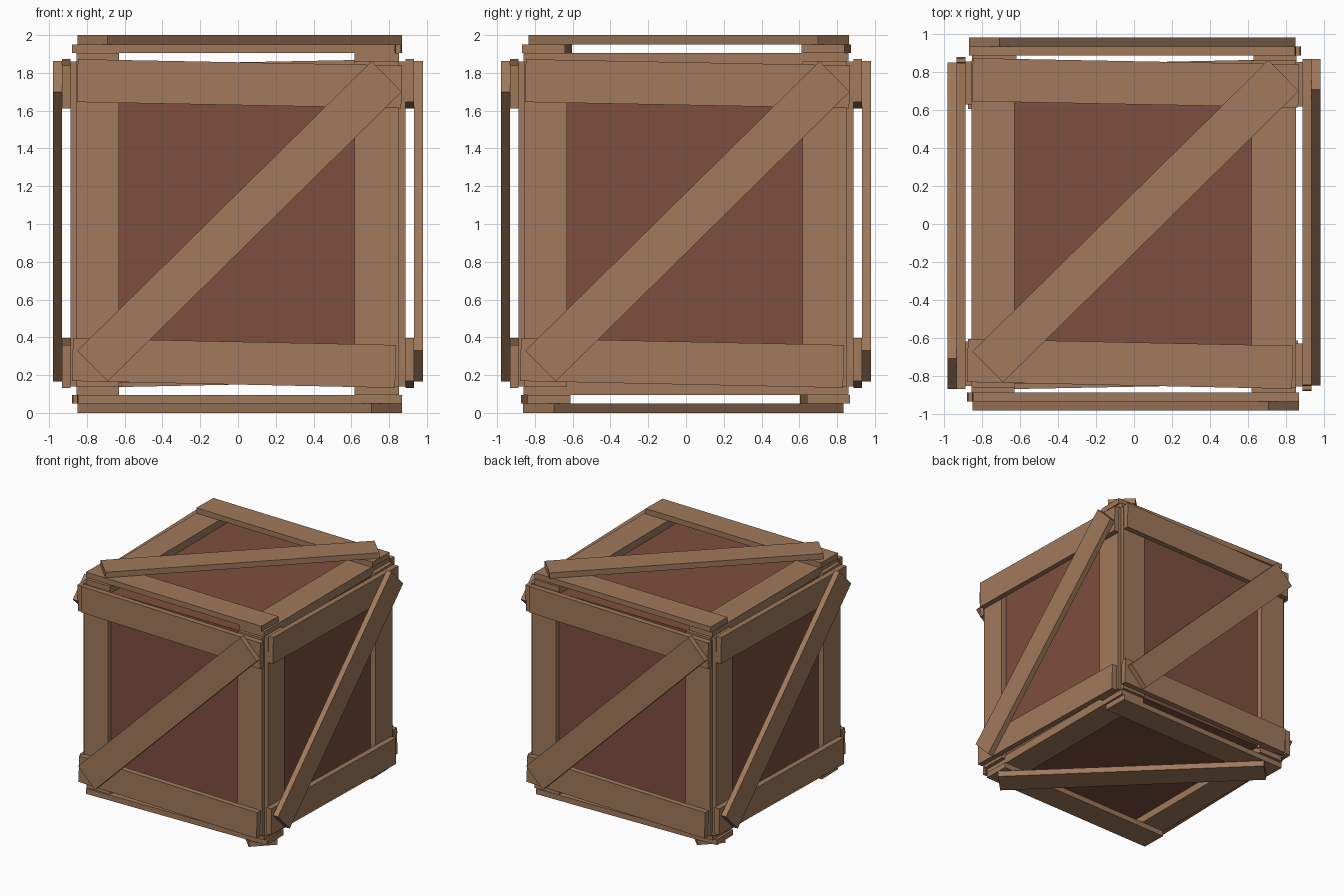
import bpy, bmesh, math
from mathutils import Matrix, Vector

if "Cube" in bpy.data.objects:
    bpy.data.objects.remove(bpy.data.objects["Cube"])


def material(name, rgb):
    m = bpy.data.materials.new(name)
    m.diffuse_color = (*rgb, 1)
    m.use_nodes = True
    m.node_tree.nodes["Principled BSDF"].inputs["Base Color"].default_value = m.diffuse_color
    return m


PLANK = material("plank wood", (0.355, 0.195, 0.107))
PANEL = material("dark red panel", (0.207, 0.078, 0.049))
CENTRE = Matrix.Translation((0, 0, 1))


def box(name, size, matrix, mat):
    bm = bmesh.new()
    bmesh.ops.create_cube(bm, size=1, matrix=matrix @ Matrix.Diagonal((*size, 1)))
    me = bpy.data.meshes.new(name)
    bm.to_mesh(me)
    bm.free()
    me.materials.append(mat)
    ob = bpy.data.objects.new(name, me)
    bpy.context.collection.objects.link(ob)
    return ob


def plank(name, side, start, end, width, low, high):
    """Flat board between two points of a face's own plane, low..high above the core."""
    a, b = Vector(start), Vector(end)
    d = b - a
    mid = (a + b) / 2
    place = (Matrix.Translation((mid.x, mid.y, (low + high) / 2))
             @ Matrix.Rotation(math.atan2(d.y, d.x), 4, 'Z'))
    box(name, (d.length, width, high - low), CENTRE @ side @ place, PLANK)


# inner core whose faces show as the panels
box("core_panels", (1.68, 1.68, 1.68), CENTRE, PANEL)

# each face is the top layout turned into place
tip = Matrix.Rotation(math.pi / 2, 4, 'X')
sides = {"top": Matrix.Identity(4), "bottom": Matrix.Rotation(math.pi, 4, 'X')}
for i, n in enumerate(("front", "right", "back", "left")):
    sides[n] = Matrix.Rotation(i * math.pi / 2, 4, 'Z') @ tip

for n, s in sides.items():
    lift = 0.018 if n in ("top", "bottom") else 0.0
    h1, h2, h3 = 0.886 + lift, 0.933 + lift, 0.98 + lift
    if lift:
        h3 = 1.0
    # upright boards
    plank(n + "_left_post", s, (-0.742, -0.86), (-0.742, 0.86), 0.225, 0.83, h1)
    plank(n + "_right_post", s, (0.735, -0.86), (0.735, 0.86), 0.235, 0.83, h1)
    # slightly crooked cross boards
    plank(n + "_upper_rail", s, (-0.85, 0.759), (0.866, 0.726), 0.227, h1, h2)
    plank(n + "_lower_rail", s, (-0.876, -0.718), (0.834, -0.754), 0.227, h1, h2)
    # diagonal brace
    plank(n + "_brace", s, (-0.77, -0.752), (0.787, 0.781), 0.228, h2, h3)
